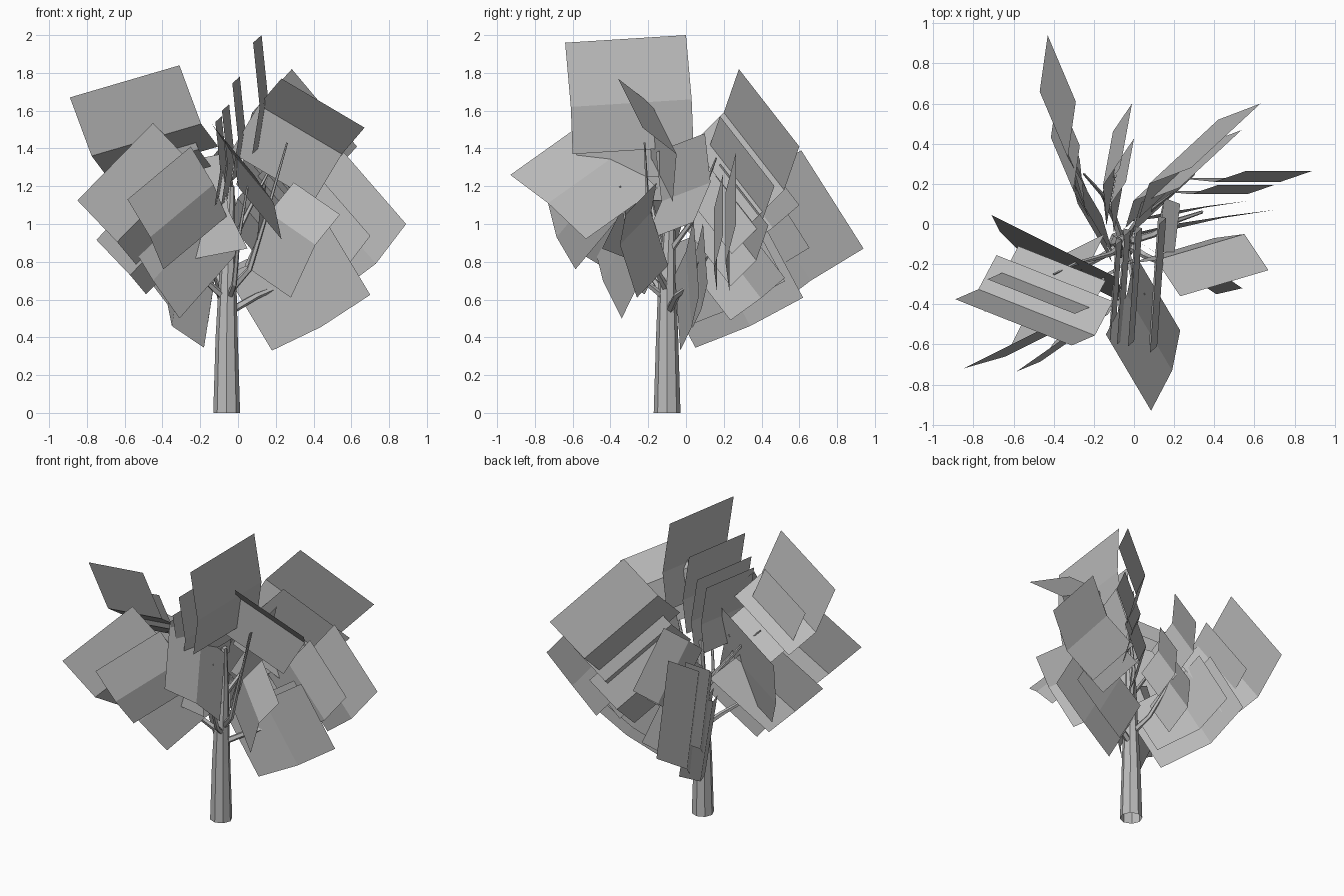
import bpy
import bmesh
from mathutils import Vector

default_cube = bpy.data.objects.get("Cube")
if default_cube:
    bpy.data.objects.remove(default_cube, do_unlink=True)

# One plain grey for wood and foliage
grey = bpy.data.materials.new("plain_grey")
grey.use_nodes = True
grey.diffuse_color = (0.5, 0.5, 0.5, 1)
shader = next(n for n in grey.node_tree.nodes if n.type == "BSDF_PRINCIPLED")
shader.inputs["Base Color"].default_value = grey.diffuse_color
shader.inputs["Roughness"].default_value = 0.9


def finish(bm, name):
    mesh = bpy.data.meshes.new(name)
    bm.to_mesh(mesh)
    bm.free()
    mesh.materials.append(grey)
    obj = bpy.data.objects.new(name, mesh)
    bpy.context.collection.objects.link(obj)
    return obj


def limb(name, path, start_radius, end_radius, sides):
    """Open tapered tube following a path of points."""
    bm = bmesh.new()
    points = [Vector(p) for p in path]
    last = len(points) - 1
    rings = []
    for i, point in enumerate(points):
        direction = points[min(i + 1, last)] - points[max(i - 1, 0)]
        if i == 0 and sides > 6:
            direction = Vector((0, 0, 1))
        turn = Vector((0, 0, 1)).rotation_difference(direction)
        radius = start_radius + (end_radius - start_radius) * i / last
        ring = bmesh.ops.create_circle(bm, segments=sides, radius=radius)["verts"]
        for vert in ring:
            vert.co = turn @ vert.co + point
        rings.append(ring)
    for low, high in zip(rings, rings[1:]):
        for k in range(sides):
            n = (k + 1) % sides
            bm.faces.new((low[k], low[n], high[n], high[k]))
    bm.faces.new(rings[-1])
    return finish(bm, name)


def foliage(name, corner, length, upper, lower, copies=()):
    """Folded cards: an upper and a lower panel sharing a crease.
    Each copy is a shift of the corner followed by a scale."""
    corner, length, upper, lower = map(Vector, (corner, length, upper, lower))
    bm = bmesh.new()
    for dx, dy, dz, scale in [(0, 0, 0, 1), *copies]:
        start = corner + Vector((dx, dy, dz))
        rows = []
        for across in (Vector(), upper, upper + lower):
            edge = start + across * scale
            rows.append([bm.verts.new(edge), bm.verts.new(edge + length * scale)])
        for top, bottom in zip(rows, rows[1:]):
            bm.faces.new((top[0], top[1], bottom[1], bottom[0]))
    return finish(bm, name)


# Trunk and branches
limb("trunk", [(-.06, -.1, 0), (-.06, -.1, .4), (-.055, -.1, .7), (-.05, -.09, .95), (-.04, -.1, 1.2)],
     .071, .022, 8)
limb("branch_left_low", [(-.04, -.09, .54), (.1, -.05, .62), (.22, .02, .67), (.34, .06, .8)], .022, .008, 5)
limb("branch_left_high", [(-.04, -.1, .65), (.06, -.16, .76), (.15, -.2, 1.05), (.26, -.22, 1.43)], .022, .005, 5)
limb("branch_right_low", [(-.06, -.1, .6), (-.16, -.16, .69), (-.3, -.24, .8), (-.38, -.3, 1)], .022, .006, 5)
limb("branch_right_high", [(-.05, -.1, .8), (-.12, -.15, .95), (-.3, -.2, 1.2), (-.4, -.25, 1.3)], .018, .005, 5)
limb("branch_back", [(-.06, -.09, .62), (-.1, .03, .7), (-.16, .15, .9), (-.25, .25, 1.15)], .02, .006, 5)
limb("branch_back_left", [(-.05, -.09, .85), (.02, .02, 1), (.12, .1, 1.2), (.2, .16, 1.35)], .018, .005, 5)
limb("branch_front", [(-.05, -.1, .6), (-.02, -.2, .68), (0, -.3, .9), (.05, -.35, 1.2)], .02, .006, 5)

# Foliage on the front side
foliage("foliage_top", (.08, -.64, 1.96), (.045, .64, .04), (.035, .03, -.34), (-.04, .01, -.25),
        [(-.11, .03, -.215, .88), (-.165, .04, -.36, .85), (-.2, .06, -.42, .75)])
foliage("foliage_centre", (.2, -.16, 1.38), (.03, .26, .1), (-.08, .03, -.26), (-.02, -.09, -.21))
foliage("foliage_front", (.085, -.93, 1.26), (-.225, .38, .27), (.105, .2, -.15), (.04, .2, -.19))

# Foliage on the left side
foliage("foliage_left_front", (.23, -.36, 1.77), (.44, .13, -.26), (-.12, .18, -.14), (-.15, -.02, -.25))
foliage("foliage_left_light", (.295, -.155, 1.22), (.245, -.165, -.17), (-.13, -.03, -.16), (-.13, .09, -.28))
foliage("foliage_left", (.56, .265, 1.38), (.33, 0, -.38), (-.16, -.055, -.21), (-.2, .02, -.15),
        [(-.14, -.07, -.12, .85)])
foliage("foliage_left_low", (.46, .04, 1.025), (.24, .03, -.4), (-.26, -.04, -.17), (-.26, -.06, -.125),
        [(-.09, .05, -.02, .8)])
foliage("foliage_left_back", (.285, .28, 1.82), (.345, .32, -.41), (-.21, -.08, -.23), (-.05, -.17, -.17),
        [(-.06, -.1, -.25, .9), (-.12, -.1, -.5, .8)])

# Foliage on the back side
foliage("foliage_back", (-.29, .61, 1.39), (-.14, .33, -.52), (-.04, -.28, -.17), (.1, -.17, -.13),
        [(.02, -.22, -.1, .8)])
foliage("foliage_back_low", (-.31, .38, 1.06), (-.07, .24, -.45), (.03, -.28, -.15), (.17, -.29, -.115),
        [(.04, -.06, .02, .85)])
foliage("foliage_back_middle", (-.06, .33, 1.45), (.05, .27, -.35), (-.095, -.14, -.12), (.02, -.18, -.13),
        [(-.01, -.05, -.42, .9), (.02, -.12, -.2, .8)])

# Foliage on the right side
foliage("foliage_right_high", (-.89, -.375, 1.67), (.58, -.23, .17), (.115, .05, -.31), (.09, .17, -.12),
        [(.16, .1, -.17, .75)])
foliage("foliage_right_back", (-.71, .045, 1.25), (.62, -.31, .12), (.04, -.08, -.3), (.1, -.1, -.2))
foliage("foliage_right", (-.45, -.52, 1.535), (-.4, -.2, -.41), (.21, .06, -.22), (.1, .2, -.12),
        [(.04, .25, -.27, .85)])
foliage("foliage_right_front", (-.25, -.5, 1.41), (-.335, -.235, -.28), (.12, .05, -.2), (.07, .1, -.17))
foliage("foliage_right_low", (-.26, -.32, 1.25), (-.31, -.17, -.35), (.12, .05, -.2), (.14, .1, -.2))
